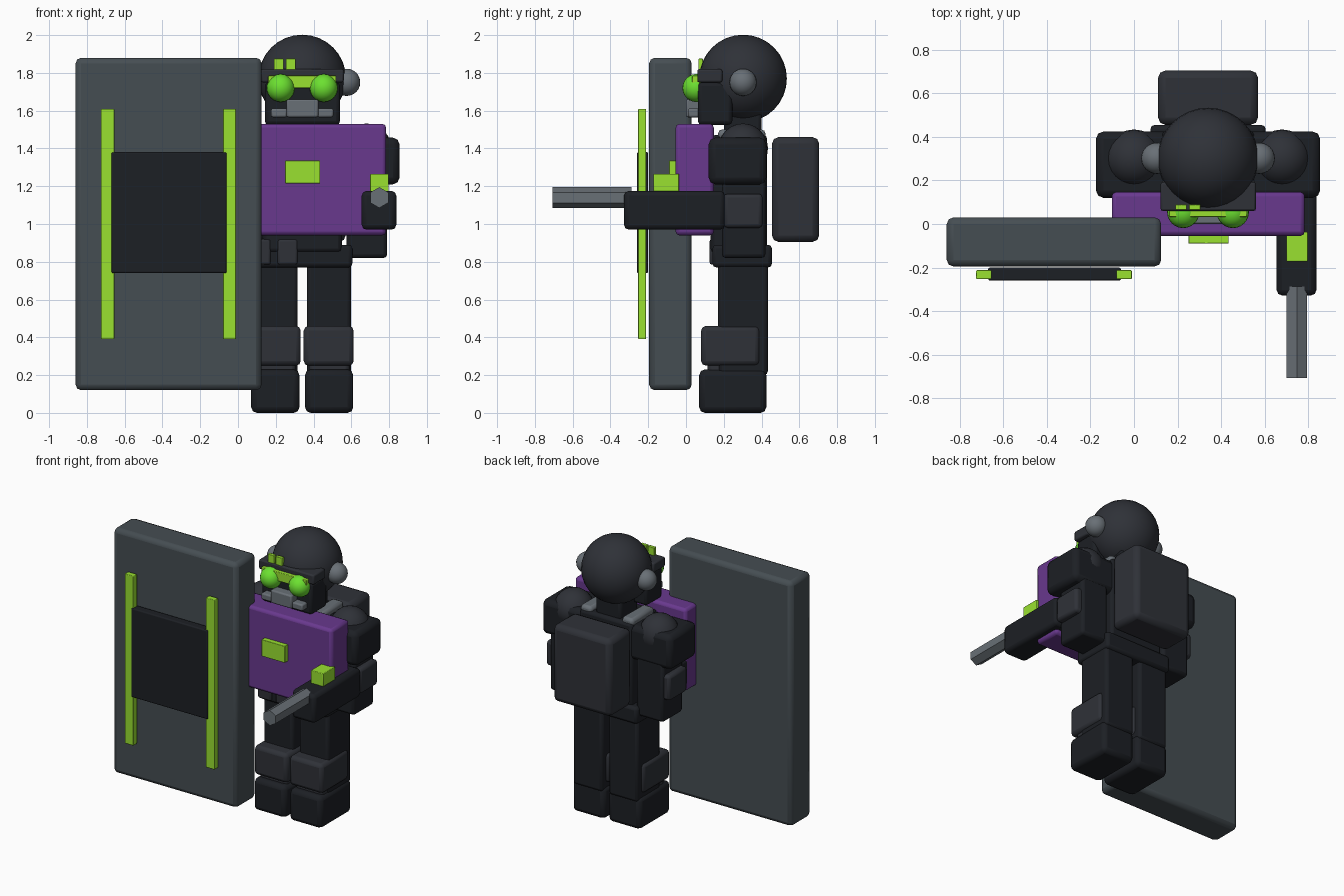
import bpy
from math import pi

if "Cube" in bpy.data.objects:
    bpy.data.objects.remove(bpy.data.objects["Cube"])

CX = 0.34  # the figure's own mirror plane


def mat(name, r, g, b):
    m = bpy.data.materials.new(name)
    m.diffuse_color = (r, g, b, 1)
    m.use_nodes = True
    m.node_tree.nodes["Principled BSDF"].inputs["Base Color"].default_value = m.diffuse_color
    return m


BLACK = mat("black", .012, .014, .018)
PAD = mat("charcoal", .028, .031, .039)
SLATE = mat("slate", .06, .075, .085)
STEEL = mat("steel", .14, .16, .18)
PURPLE = mat("purple", .14, .04, .27)
GREEN = mat("green", .32, .75, .03)
LENS = mat("lens_green", .15, .75, .03)


def finish(ob, name, m):
    ob.name = name
    ob.data.materials.append(m)
    bpy.ops.object.shade_smooth_by_angle(angle=0.7)
    return ob


def box(name, m, x, y, z, bevel=0.02):
    """Box from (min, max) ranges with rounded edges."""
    bpy.ops.mesh.primitive_cube_add(size=1, location=[(a + b) / 2 for a, b in (x, y, z)])
    ob = bpy.context.object
    ob.scale = [b - a for a, b in (x, y, z)]
    bpy.ops.object.transform_apply(location=False, rotation=False, scale=True)
    if bevel:
        mod = ob.modifiers.new("bevel", 'BEVEL')
        mod.width = bevel
        mod.segments = 2
    return finish(ob, name, m)


def ball(name, m, loc, r, seg=32):
    bpy.ops.mesh.primitive_uv_sphere_add(segments=seg, ring_count=seg // 2, radius=r, location=loc)
    return finish(bpy.context.object, name, m)


def pair(name, m, x, y, z, bevel=0.02):
    """Box on the figure's left plus its mirror image on the right."""
    box(name + "_right", m, x, y, z, bevel)
    box(name + "_left", m, (2 * CX - x[1], 2 * CX - x[0]), y, z, bevel)


def ball_pair(name, m, dx, y, z, r, seg=24):
    for side, s in (("left", -1), ("right", 1)):
        ball(f"{name}_{side}", m, (CX + s * dx, y, z), r, seg)


# Shield with front plate and two glowing strips
box("shield", SLATE, (-.86, .125), (-.195, .03), (.12, 1.88), .03)
box("shield_plate", BLACK, (-.67, -.06), (-.26, -.2), (.74, 1.38), .008)
for i, x in enumerate((-.69, -.045)):
    box(f"shield_strip_{i}", GREEN, (x - .035, x + .035), (-.253, -.212), (.39, 1.61), .004)

# Legs
pair("boot", BLACK, (.355, .61), (.07, .425), (0, .23), .03)
pair("shin", PAD, (.375, .59), (.115, .4), (.2, .3))
pair("leg", BLACK, (.365, .597), (.17, .433), (.2, .8))
pair("knee_pad", PAD, (.348, .612), (.08, .39), (.25, .46), .025)

# Belt, pouches and core
box("belt", BLACK, (.075, .605), (.14, .455), (.77, .89))
for i, x in enumerate((.12, .2625)):
    box(f"belt_pouch_{i}", PAD, (x - .053, x + .053), (.125, .2), (.785, .92), .012)
box("torso_core", BLACK, (.13, .55), (.13, .43), (.85, 1.47))
pair("shoulder_strap", STEEL, (.46, .55), (.17, .42), (1.44, 1.5))
box("neck", BLACK, (.24, .44), (.2, .4), (1.42, 1.62))

# Chest armour, badge and backpack
box("chest_armour", PURPLE, (-.102, .784), (-.055, .147), (.94, 1.53))
box("chest_badge", GREEN, (.25, .435), (-.09, -.05), (1.215, 1.335), .003)
box("backpack", PAD, (.11, .57), (.455, .705), (.905, 1.46), .035)

# Arms
ball_pair("shoulder_joint", PAD, .34, .302, 1.4, .132)
pair("shoulder_guard", BLACK, (.51, .855), (.12, .425), (1.21, 1.457), .035)
pair("upper_arm", BLACK, (.575, .79), (.19, .42), (.82, 1.25))
pair("elbow_pad", PAD, (.66, .832), (.2, .405), (.98, 1.16))
box("gauntlet_right", BLACK, (.655, .838), (-.328, .205), (.97, 1.175), .025)
box("forearm_left", BLACK, (-.1, .08), (0, .205), (.97, 1.175), .025)

# Hexagonal barrel and sight
bpy.ops.mesh.primitive_cylinder_add(vertices=6, radius=.055, depth=.42,
                                    location=(.748, -.498, 1.14), rotation=(pi / 2, 0, 0))
finish(bpy.context.object, "barrel", STEEL)
box("sight", GREEN, (.7, .798), (-.172, -.037), (1.17, 1.266), .004)

# Head: helmet, ear cups, mask and brow
ball("helmet", PAD, (CX, .302, 1.77), .232)
ball_pair("ear_cup", STEEL, .235, .302, 1.75, .072)
box("face_mask", BLACK, (.142, .54), (.063, .245), (1.525, 1.75))
box("brow", PAD, (.122, .56), (.06, .192), (1.75, 1.82), .01)

# Goggles, respirator and helmet lights
box("goggle_bar", GREEN, (.16, .52), (.033, .08), (1.72, 1.785), .004)
ball_pair("goggle_lens", LENS, .114, .055, 1.72, .074)
box("respirator", STEEL, (.257, .425), (0, .08), (1.565, 1.66), .01)
pair("filter", STEEL, (.42, .505), (.01, .08), (1.565, 1.612), .01)
for i, x in enumerate((.216, .279)):
    box(f"helmet_light_{i}", GREEN, (x - .026, x + .026), (.065, .09), (1.8, 1.875), .003)
